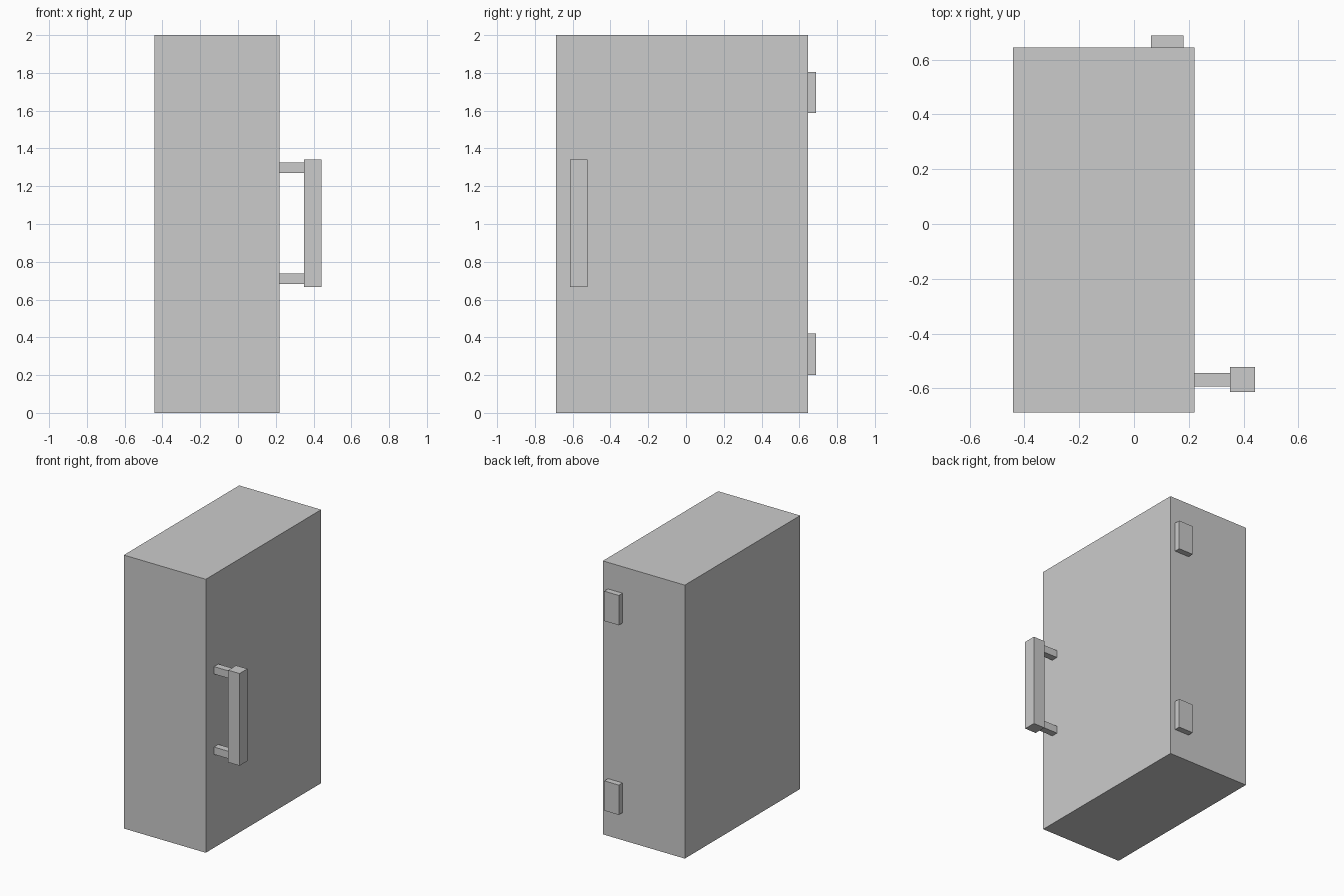
import bpy, bmesh
from mathutils import Vector

if "Cube" in bpy.data.objects:
    bpy.data.objects.remove(bpy.data.objects["Cube"])


def box(name, lo, hi):
    """Axis-aligned box between two corners."""
    lo, hi = Vector(lo), Vector(hi)
    mid, size = (lo + hi) / 2, hi - lo
    bm = bmesh.new()
    bmesh.ops.create_cube(bm, size=1.0)
    bmesh.ops.scale(bm, vec=size, verts=bm.verts)
    mesh = bpy.data.meshes.new(name)
    bm.to_mesh(mesh)
    bm.free()
    obj = bpy.data.objects.new(name, mesh)
    obj.location = mid
    bpy.context.collection.objects.link(obj)
    return obj


FRONT_X = 0.221   # face carrying the handle
SIDE_Y = 0.645    # face carrying the hinges

# Cabinet body
box("cabinet_body", (-0.442, -0.688, 0), (FRONT_X, SIDE_Y, 2))

# Handle: grip bar on two posts
box("handle_bar", (0.35, -0.613, 0.667), (0.442, -0.522, 1.341))
for label, z in (("lower", 0.71), ("upper", 1.298)):
    box(f"handle_post_{label}", (FRONT_X, -0.593, z - 0.027), (0.35, -0.543, z + 0.027))

# Hinge plates
for label, z in (("lower", 0.31), ("upper", 1.697)):
    box(f"hinge_{label}", (0.062, SIDE_Y, z - 0.109), (0.18, 0.688, z + 0.109))
